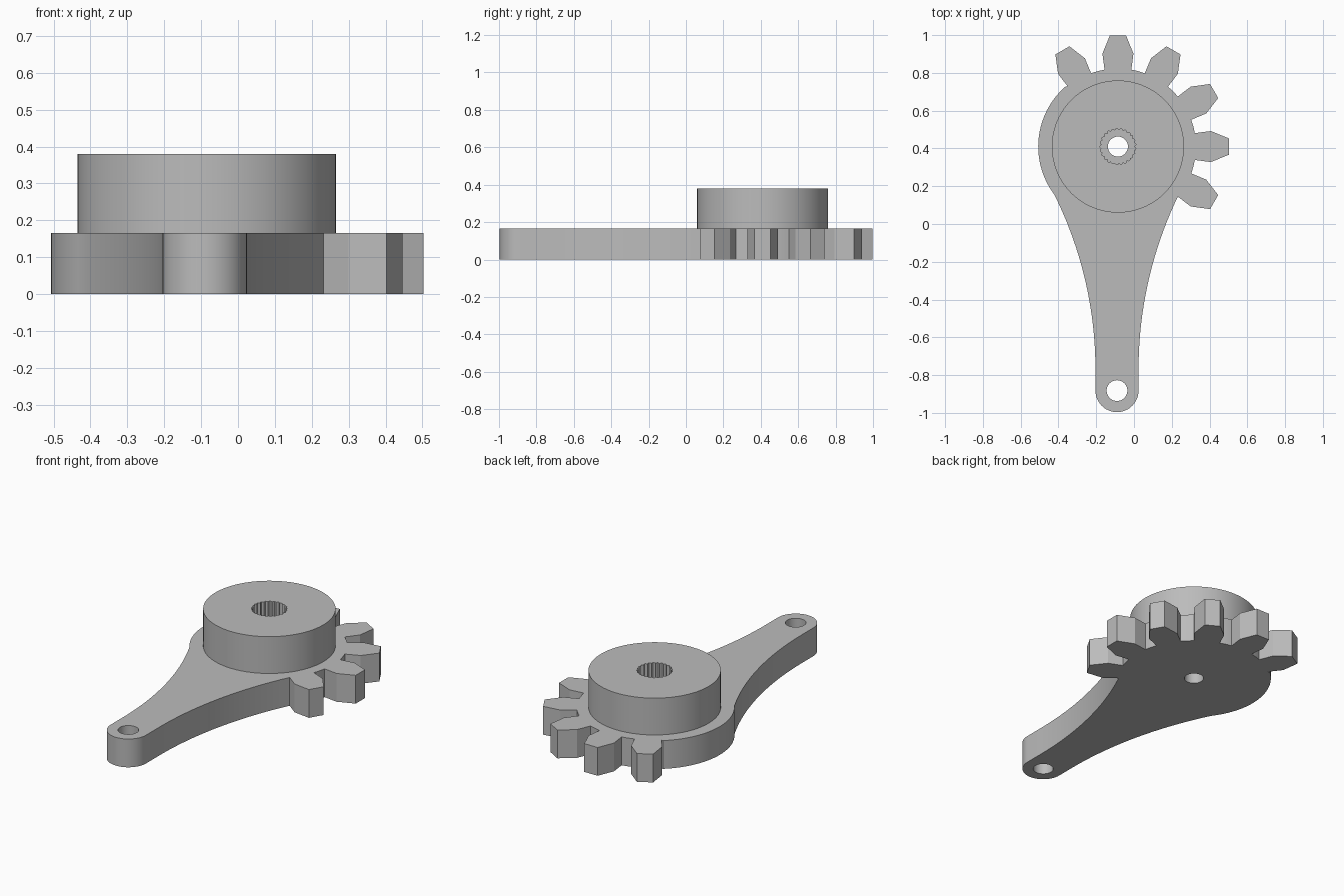
import bpy, bmesh
from math import sin, cos, pi, radians, hypot, atan2

cube = bpy.data.objects.get("Cube")
if cube:
    bpy.data.objects.remove(cube, do_unlink=True)

CX, CY = -0.085, 0.41       # gear axis
AX, AY = -0.09, -0.882      # arm end hole
PLATE, TOP = 0.165, 0.38
BODY, ROOT = 0.422, 0.413

grey = bpy.data.materials.new("grey plastic")
grey.use_nodes = True
colour = (0.5, 0.5, 0.5, 1)
grey.diffuse_color = colour
grey.node_tree.nodes["Principled BSDF"].inputs["Base Color"].default_value = colour


def arc(cx, cy, r, start, end, n):
    """Points along an arc, in degrees, both ends included."""
    angles = [radians(start + (end - start) * i / n) for i in range(n + 1)]
    return [(cx + r * cos(a), cy + r * sin(a)) for a in angles]


def circle(cx, cy, r, n):
    return arc(cx, cy, r, 0, 360, n)[:-1]


def extruded(name, loops, z0, z1):
    """Solid from an outline and its holes."""
    bm = bmesh.new()
    for loop in loops:
        verts = [bm.verts.new((x, y, z0)) for x, y in loop]
        for i, v in enumerate(verts):
            bm.edges.new((verts[i - 1], v))
    bmesh.ops.triangle_fill(bm, edges=bm.edges[:], use_beauty=True)
    new = bmesh.ops.extrude_face_region(bm, geom=bm.faces[:], use_keep_orig=True)["geom"]
    bmesh.ops.translate(bm, vec=(0, 0, z1 - z0),
                        verts=[v for v in new if isinstance(v, bmesh.types.BMVert)])
    bmesh.ops.recalc_face_normals(bm, faces=bm.faces[:])
    mesh = bpy.data.meshes.new(name)
    bm.to_mesh(mesh)
    bm.free()
    mesh.materials.append(grey)
    obj = bpy.data.objects.new(name, mesh)
    bpy.context.collection.objects.link(obj)
    bpy.ops.object.select_all(action='DESELECT')
    obj.select_set(True)
    bpy.context.view_layer.objects.active = obj
    bpy.ops.object.shade_smooth_by_angle(angle=radians(20))
    return obj


def tooth(angle):
    """Tapered tooth, counter-clockwise: (distance from axis, half width)."""
    half = [(0.407, 0.071), (0.492, 0.082), (0.588, 0.043)]
    a = radians(angle)
    pts = [(r, -w) for r, w in half] + [(r, w) for r, w in reversed(half)]
    return [(CX + r * cos(a) - w * sin(a), CY + r * sin(a) + w * cos(a)) for r, w in pts]


def flare(side, end, n=20):
    """Concave arm edge from the narrow end up to a point on the body."""
    x0, y0 = AX + side * 0.114, -0.77
    drop, rise = abs(end[0] - x0), end[1] - y0
    radius = (drop ** 2 + rise ** 2) / (2 * drop)
    ys = [rise * i / n for i in range(n)]
    return [(x0 + side * (radius - (radius ** 2 - y * y) ** 0.5), y0 + y) for y in ys]


# Plate outline: teeth, round body, arm
outline = []
for angle in range(-30, 121, 30):
    outline += tooth(angle)
    if angle < 120:
        outline += arc(CX, CY, ROOT, angle + 13, angle + 17, 2)
body = arc(CX, CY, BODY, 131, 217, 32)
outline += body
outline += reversed(flare(-1, body[-1]))
outline += arc(AX, AY, 0.114, 180, 360, 24)
outline += flare(1, outline[0])
extruded("toothed_lever_plate",
         [outline, circle(CX, CY, 0.053, 32), circle(AX, AY, 0.055, 32)], 0, PLATE)

# Hub with a splined bore
spline = []
for i in range(25):
    for step, r in ((0, 0.087), (0.25, 0.093), (0.5, 0.096), (0.75, 0.093)):
        a = 2 * pi * (i + step) / 25
        spline.append((CX + r * cos(a), CY + r * sin(a)))
extruded("splined_hub", [circle(CX, CY, 0.35, 72), spline], PLATE, TOP)
